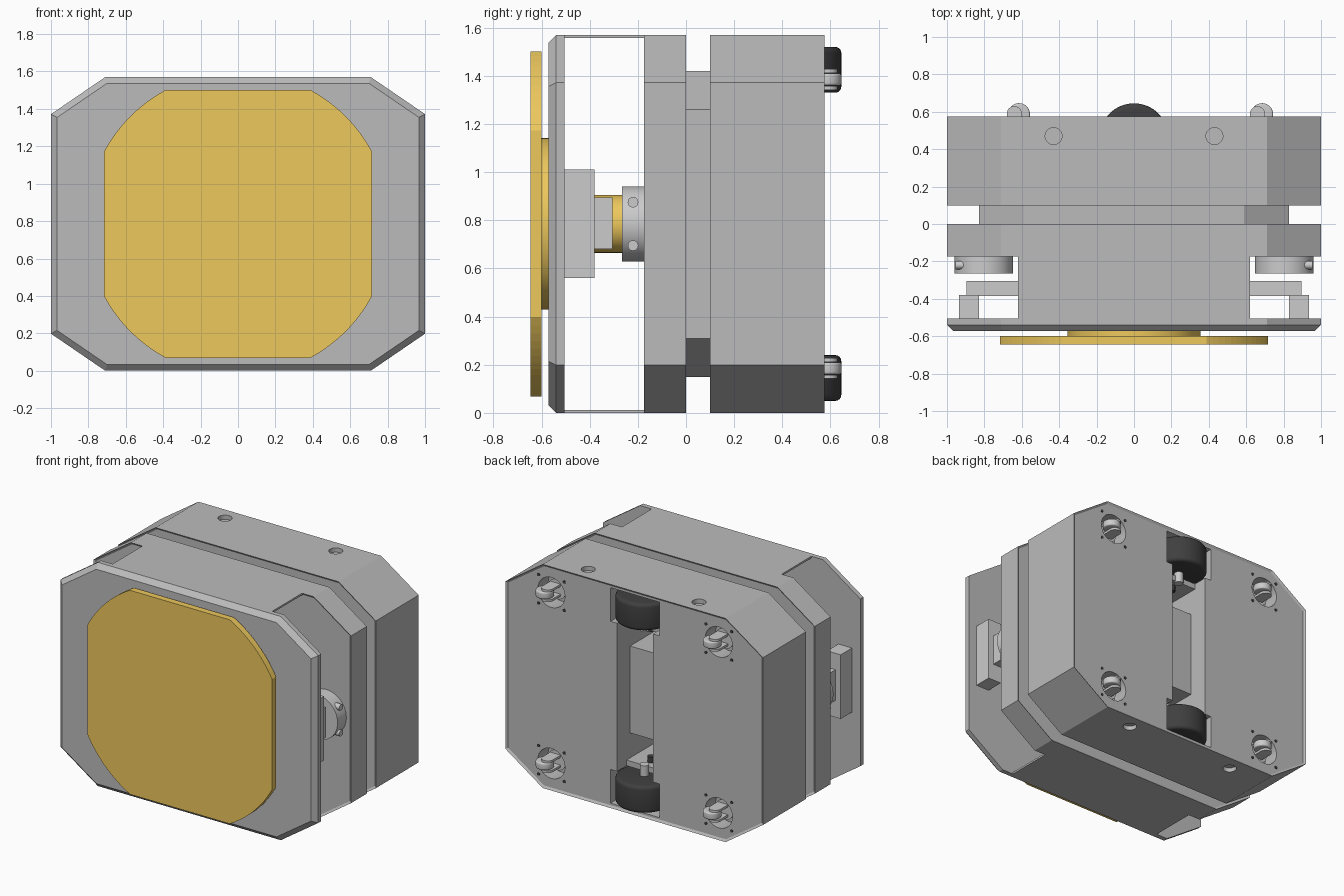
import bpy, bmesh, math
from mathutils import Matrix, Vector

if "Cube" in bpy.data.objects:
    bpy.data.objects.remove(bpy.data.objects["Cube"])

CZ = 0.785  # height of the middle axis


def material(name, r, g, b):
    m = bpy.data.materials.new(name)
    m.diffuse_color = (r, g, b, 1)
    m.use_nodes = True
    m.node_tree.nodes["Principled BSDF"].inputs["Base Color"].default_value = m.diffuse_color
    return m


GREY = material("body_grey", 0.5, 0.5, 0.5)
LIGHT = material("light_grey", 0.75, 0.75, 0.75)
YELLOW = material("yellow", 0.85, 0.58, 0.11)
BLACK = material("rubber", 0.05, 0.05, 0.05)


def finish(bm, name, mat, smooth=False):
    bmesh.ops.recalc_face_normals(bm, faces=bm.faces[:])
    me = bpy.data.meshes.new(name)
    bm.to_mesh(me)
    bm.free()
    ob = bpy.data.objects.new(name, me)
    bpy.context.collection.objects.link(ob)
    me.materials.append(mat)
    if smooth:
        bpy.ops.object.select_all(action='DESELECT')
        ob.select_set(True)
        bpy.context.view_layer.objects.active = ob
        bpy.ops.object.shade_smooth_by_angle(angle=math.radians(35))
    return ob


def box(name, x0, x1, y0, y1, z0, z1, mat=GREY):
    bm = bmesh.new()
    c = Vector(((x0 + x1) / 2, (y0 + y1) / 2, (z0 + z1) / 2))
    bmesh.ops.create_cube(bm, size=1, matrix=Matrix.Translation(c) @
                          Matrix.Diagonal((x1 - x0, y1 - y0, z1 - z0, 1)))
    return finish(bm, name, mat)


def cyl(name, c, r, depth, axis, mat=GREY, bevel=0, seg=48):
    bm = bmesh.new()
    rot = {'X': Matrix.Rotation(math.pi / 2, 4, 'Y'),
           'Y': Matrix.Rotation(math.pi / 2, 4, 'X'), 'Z': Matrix()}[axis]
    bmesh.ops.create_cone(bm, cap_ends=True, segments=seg, radius1=r, radius2=r,
                          depth=depth, matrix=Matrix.Translation(c) @ rot)
    if bevel:
        rim = [e for e in bm.edges if any(len(f.verts) > 4 for f in e.link_faces)]
        bmesh.ops.bevel(bm, geom=rim, offset=bevel, segments=4, profile=0.5, affect='EDGES')
    return finish(bm, name, mat, True)


def prism(name, pts, y0, y1, mat=GREY, rims=(), chamfer=0):
    """Extrude an x-z outline along y; rims are recessed end panels."""
    bm = bmesh.new()
    a = [bm.verts.new((x, y0, z)) for x, z in pts]
    b = [bm.verts.new((x, y1, z)) for x, z in pts]
    ends = {'front': bm.faces.new(a), 'back': bm.faces.new(b)}
    n = len(pts)
    for i in range(n):
        bm.faces.new((a[i], a[(i + 1) % n], b[(i + 1) % n], b[i]))
    bmesh.ops.recalc_face_normals(bm, faces=bm.faces[:])
    for r in rims:
        bmesh.ops.inset_region(bm, faces=[ends[r]], thickness=0.016, depth=0)
        bmesh.ops.translate(bm, verts=ends[r].verts[:],
                            vec=(0, 0.01 if r == 'front' else -0.01, 0))
    if chamfer:
        bmesh.ops.bevel(bm, geom=ends['front'].edges[:], offset=chamfer,
                        segments=1, affect='EDGES')
    return finish(bm, name, mat)


def cut(ob, cutter):
    cutter.hide_render = True
    mod = ob.modifiers.new("cut", 'BOOLEAN')
    mod.operation, mod.solver, mod.object = 'DIFFERENCE', 'EXACT', cutter
    bpy.context.view_layer.objects.active = ob
    bpy.ops.object.modifier_apply(modifier=mod.name)
    bpy.data.objects.remove(cutter, do_unlink=True)


def octagon(sx=1.0, sz=1.0):
    q = [(0.71, -0.785), (1, -0.587), (1, 0.587), (0.71, 0.785)]
    q += [(-x, z) for x, z in reversed(q)]
    return [(x * sx, CZ + z * sz) for x, z in q]


# Stacked octagonal body sections
body = prism("drive_body", octagon(), 0.10, 0.575, rims=('front', 'back'))
prism("neck", octagon(0.83, 0.81), -0.01, 0.115)
prism("middle_section", octagon(), -0.175, 0.0, rims=('front', 'back'))
prism("front_plate", octagon(), -0.572, -0.505, chamfer=0.033)

# Thin walls joining the middle section to the front plate
for side, z in (("bottom", 0.0), ("top", 1.557)):
    box(side + "_wall", -0.62, 0.62, -0.51, -0.165, z, z + 0.013)

# Openings in the drive body: slot, wheel pockets, caster wells, side holes
cut(body, box("slot_cutter", -0.14, 0.14, 0.15, 0.7, 0.035, 1.535))
for s in (-1, 1):
    zc = CZ + s * 0.638
    cut(body, box("pocket_cutter", -0.19, 0.19, 0.24, 0.7, zc - 0.118, zc + 0.118))
    for x in (-0.43, 0.43):
        cut(body, cyl("hole_cutter", (x, 0.47, CZ + s * 0.785), 0.045, 0.06, 'Z'))
    for x in (-0.65, 0.65):
        cut(body, cyl("well_cutter", (x, 0.6, CZ + s * 0.6), 0.105, 0.3, 'Y'))

# Yellow screen: square trimmed by a circle, on a round hub
R, H = 0.814, 0.716
a0 = math.acos(H / R)
outline = []
for k in range(4):
    for i in range(13):
        t = k * math.pi / 2 + a0 + (math.pi / 2 - 2 * a0) * i / 12
        outline.append((R * math.cos(t), CZ + R * math.sin(t)))
prism("screen", outline, -0.645, -0.60, YELLOW)
cyl("screen_hub", (0, -0.585, CZ), 0.356, 0.036, 'Y', YELLOW, seg=64)
cyl("centre_shaft", (0, -0.34, CZ), 0.12, 0.34, 'Y', YELLOW)

# Side sensors: camera box with rear block, and scanner disc
for s, side in ((-1, "left"), (1, "right")):
    def sbox(name, a, b, *yz):
        return box(side + name, min(s * a, s * b), max(s * a, s * b), *yz, LIGHT)
    sbox("_camera", 0.83, 0.935, -0.508, -0.38, 0.56, 1.01)
    sbox("_camera_block", 0.55, 0.895, -0.385, -0.305, 0.68, 0.895)
    cyl(side + "_scanner", (s * 0.803, -0.2165, CZ), 0.156, 0.097, 'Y', LIGHT)
    for dz in (-0.09, 0.09):
        cyl(side + "_scanner_peg", (s * 0.92, -0.22, CZ + dz), 0.022, 0.07, 'X', LIGHT, seg=20)

# Drive wheels and the motor parts in the slot
for s, side in ((-1, "lower"), (1, "upper")):
    cyl(side + "_wheel", (0, 0.46, CZ + s * 0.64), 0.185, 0.19, 'Z', BLACK, bevel=0.025, seg=64)
    z = CZ + s * 0.5
    box(side + "_motor_bracket", -0.14, 0.14, 0.15, 0.46, z - 0.02, z + 0.02)
    cyl(side + "_axle", (0, 0.46, CZ + s * 0.53), 0.03, 0.12, 'Z', LIGHT, seg=24)
    cyl(side + "_bolt", (0, 0.39, CZ + s * 0.465), 0.022, 0.05, 'Z', BLACK, seg=20)
box("battery_box", -0.14, 0.14, 0.15, 0.42, 0.48, 1.09)

# Casters: swivel post, wheel, fork cheeks and four screws each
for s in (-1, 1):
    for x in (-0.65, 0.65):
        z = CZ + s * 0.6
        cyl("caster_swivel", (x, 0.475, z), 0.07, 0.06, 'Y', LIGHT, seg=32)
        cyl("caster_wheel", (x + 0.035, 0.587, z), 0.059, 0.05, 'Z', LIGHT, bevel=0.01, seg=32)
        for d in (-1, 1):
            zc = z + d * 0.035
            box("caster_fork", x - 0.03, x + 0.05, 0.49, 0.59, zc - 0.008, zc + 0.008, LIGHT)
            cyl("caster_fork_end", (x + 0.01, 0.59, zc), 0.04, 0.016, 'Z', LIGHT, seg=24)
            for e in (-1, 1):
                cyl("caster_screw", (x + d * 0.1, 0.564, z + e * 0.1), 0.011, 0.008, 'Y', BLACK, seg=12)
